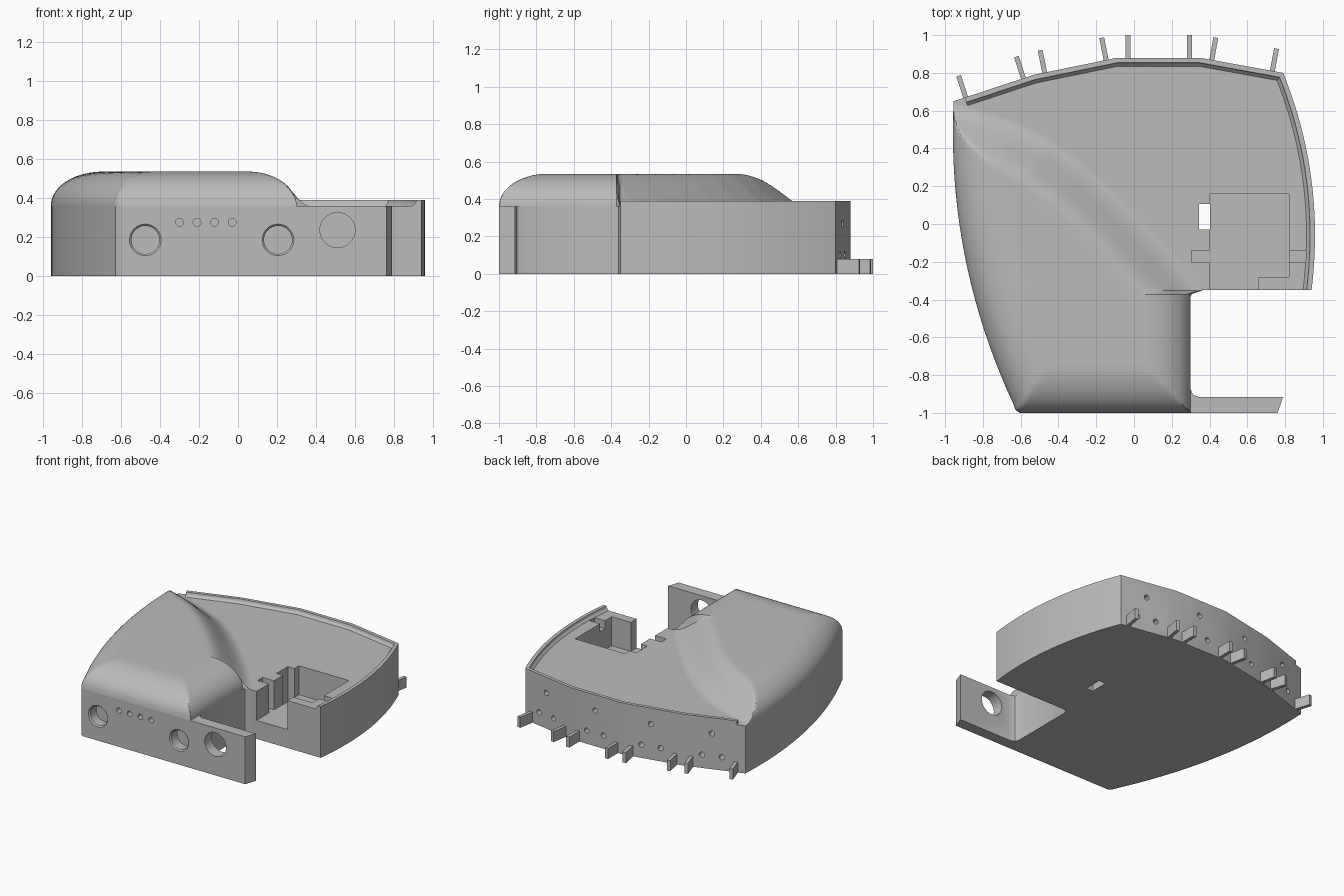
import bpy, bmesh, math
from mathutils import Vector, Matrix
from mathutils.geometry import intersect_point_line

if "Cube" in bpy.data.objects:
    bpy.data.objects.remove(bpy.data.objects["Cube"])

GREY = (0.5, 0.5, 0.5, 1)
mat = bpy.data.materials.new("plain grey")
mat.use_nodes = True
mat.diffuse_color = GREY
mat.node_tree.nodes["Principled BSDF"].inputs["Base Color"].default_value = GREY

DECK, TOP, RIM = 0.36, 0.535, 0.39


def make(name, bm):
    bmesh.ops.recalc_face_normals(bm, faces=bm.faces)
    me = bpy.data.meshes.new(name)
    bm.to_mesh(me)
    bm.free()
    ob = bpy.data.objects.new(name, me)
    bpy.context.collection.objects.link(ob)
    me.materials.append(mat)
    return ob


def box(x0, x1, y0, y1, z0, z1):
    bm = bmesh.new()
    size = Matrix.Diagonal((x1 - x0, y1 - y0, z1 - z0, 1))
    centre = Matrix.Translation(((x0 + x1) / 2, (y0 + y1) / 2, (z0 + z1) / 2))
    bmesh.ops.create_cube(bm, size=1, matrix=centre @ size)
    return bm


def drill(pos, axis, r, depth, chamfer=0.0):
    """Round cutter reaching equally in and out of a wall."""
    bm = bmesh.new()
    turn = Vector(axis).to_track_quat('Z', 'Y').to_matrix().to_4x4()
    bmesh.ops.create_cone(bm, cap_ends=True, segments=32, radius1=r, radius2=r + chamfer,
                          depth=2 * depth, matrix=Matrix.Translation(pos) @ turn)
    return bm


def arc(a, b, sag, n=20):
    a, b = Vector(a), Vector(b)
    d = (b - a).normalized()
    side = Vector((d.y, -d.x))
    return [a.lerp(b, i / n) + side * 4 * sag * (i / n) * (1 - i / n) for i in range(n + 1)]


def vecs(pts):
    return [Vector(p) for p in pts]


# Plan curves shared by the parts
right_side = arc((0.94, -0.35), (0.79, 0.8), 0.075)
back = vecs([(0.79, 0.8), (0.35, 0.88), (-0.09, 0.88), (-0.53, 0.79), (-0.955, 0.65)])
left_side = [Vector((p.x, p.y)) for p in arc((-0.955, 0.65), (-0.64, -0.95), -0.1)]
if left_side[10].x > -0.8:
    left_side = arc((-0.955, 0.65), (-0.64, -0.95), 0.1)
left_side += vecs([(-0.627, -0.985), (-0.605, -1)])
notch = vecs([(0.76, -1), (0.79, -0.915), (0.34, -0.915), (0.312, -0.903), (0.3, -0.875),
              (0.3, -0.385), (0.31, -0.36), (0.34, -0.35)])

# Body slab with the front tongue
bm = bmesh.new()
outline = notch + right_side + back[1:] + left_side[1:]
face = bm.faces.new([bm.verts.new((p.x, p.y, 0)) for p in outline])
up = bmesh.ops.extrude_face_region(bm, geom=[face])["geom"]
bmesh.ops.translate(bm, vec=(0, 0, DECK), verts=[v for v in up if isinstance(v, bmesh.types.BMVert)])
body = make("body", bm)

# Pocket, side slots and the through slot
cutters = [box(0.4, 0.82, -0.28, 0.16, 0.14, 0.5),
           box(0.4, 0.66, -0.4, -0.2, 0.14, 0.5),
           box(0.305, 0.45, -0.2, -0.14, 0.14, 0.5),
           box(0.8, 0.91, -0.2, -0.14, 0.3, 0.5),
           box(0.345, 0.402, -0.03, 0.105, -0.1, 0.5)]

# Front openings
for x in (-0.475, 0.205):
    cutters.append(drill((x, -1, 0.185), (0, -1, 0), 0.072, 0.08))
    cutters.append(drill((x, -1, 0.185), (0, -1, 0), 0.066, 0.015, 0.03))
for i in range(4):
    cutters.append(drill((-0.3 + 0.09 * i, -1, 0.275), (0, -1, 0), 0.02, 0.06))
cutters.append(drill((0.51, -0.96, 0.235), (0, -1, 0), 0.09, 0.1))

# Back wall: holes and tabs on each of the four facets
tab_at = [(0.13, 0.86), (0.13, 0.87), (0.13, 0.87), (0.13, 0.85)]
for k, (a, b) in enumerate(zip(back, back[1:])):
    d = (b - a).normalized()
    out = Vector((d.y, -d.x, 0))
    for t, z in ((0.46, 0.27), (0.3, 0.1), (0.62, 0.1)):
        p = a.lerp(b, t)
        cutters.append(drill((p.x, p.y, z), out, 0.02, 0.07))
    for j, t in enumerate(tab_at[k]):
        p = a.lerp(b, t)
        tab = box(-0.013, 0.013, -0.03, 0.12, 0, 0.08)
        turn = Matrix.Rotation(math.atan2(-out.x, out.y), 4, 'Z')
        bmesh.ops.transform(tab, matrix=Matrix.Translation((p.x, p.y, 0)) @ turn, verts=tab.verts)
        make(f"back_tab_{2 * k + j + 1}", tab)

for bm in cutters:
    cutter = make("cutter", bm)
    cutter.hide_render = True
    mod = body.modifiers.new("cut", 'BOOLEAN')
    mod.operation, mod.solver, mod.object = 'DIFFERENCE', 'EXACT', cutter
    bpy.context.view_layer.objects.active = body
    bpy.ops.object.modifier_apply(modifier=mod.name)
    bpy.data.objects.remove(cutter)

# Raised rim along the right side and back
path = right_side + back[1:-1] + [back[-2].lerp(back[-1], 0.86)]
bm = bmesh.new()
rings = []
for i, p in enumerate(path):
    t0 = (p - path[max(i - 1, 0)]).normalized()
    t1 = (path[min(i + 1, len(path) - 1)] - p).normalized()
    t = (t0 + t1).normalized()
    n = Vector((-t.y, t.x)) / max(0.5, t.dot(t1 if t1.length else t0))
    if i == 0:
        n = Vector((-1, 0))
    section = [(0, DECK), (0, RIM), (0.026, RIM), (0.03, 0.375), (0.045, DECK)]
    rings.append([bm.verts.new((p.x + n.x * o, p.y + n.y * o, z)) for o, z in section])
for r, s in zip(rings, rings[1:]):
    for j in range(5):
        bm.faces.new((r[j], r[j - 1], s[j - 1], s[j]))
bm.faces.new(rings[0])
bm.faces.new(rings[-1])
make("rim", bm)

# Domed hump: rounded on its outer sides, blended into the deck inside
inner = vecs([(-0.95, 0.645), (-0.79, 0.6), (-0.62, 0.54), (-0.44, 0.45), (-0.27, 0.325),
              (-0.12, 0.19), (0.02, 0.05), (0.16, -0.1), (0.28, -0.24), (0.36, -0.35)])


def distance(p, line):
    best = 9
    for a, b in zip(line, line[1:]):
        q, t = intersect_point_line(p, a, b)
        q = a.lerp(b, min(1, max(0, t)))
        best = min(best, (Vector((q.x, q.y)) - p).length)
    return best


def x_at(line, y):
    for a, b in zip(line, line[1:]):
        if a.y >= y >= b.y:
            return a.lerp(b, (a.y - y) / (a.y - b.y)).x
    return line[-1].x


def rounded(d, width=0.26):
    return math.sqrt(max(0, 1 - (1 - min(1, d / width)) ** 2))


def height(p):
    h = min(rounded(distance(p, left_side)), rounded(p.y + 1))
    if p.y < -0.36:
        return min(h, rounded(max(0, 0.3 - p.x), 0.25))
    t = min(1, distance(p, inner) / 0.28)
    return min(h, t * t * (3 - 2 * t))


ROWS, COLS = 90, 56
bm = bmesh.new()
grid = []
for i in range(ROWS + 1):
    y = -1 + 1.64 * (i / ROWS) ** 1.3
    x0 = x_at(left_side, y)
    x1 = 0.3 if y < -0.36 else x_at(inner, y)
    row = []
    for j in range(COLS + 1):
        u = (1 - math.cos(math.pi * j / COLS)) / 2
        p = Vector((x0 + (x1 - x0) * u, y))
        h = 0 if j in (0, COLS) else height(p)
        row.append(bm.verts.new((p.x, p.y, DECK + (TOP - DECK) * h)))
    grid.append(row)
for r, s in zip(grid, grid[1:]):
    for j in range(COLS):
        bm.faces.new((r[j], r[j + 1], s[j + 1], s[j]))
hump = make("hump", bm)
if sum(f.normal.z for f in hump.data.polygons) < 0:
    hump.data.flip_normals()

# Smooth curved walls, keep the hard edges
bpy.ops.object.select_all(action='DESELECT')
for ob in bpy.context.scene.objects:
    if ob.type == 'MESH':
        ob.select_set(True)
bpy.context.view_layer.objects.active = body
bpy.ops.object.shade_smooth_by_angle(angle=math.radians(30))
